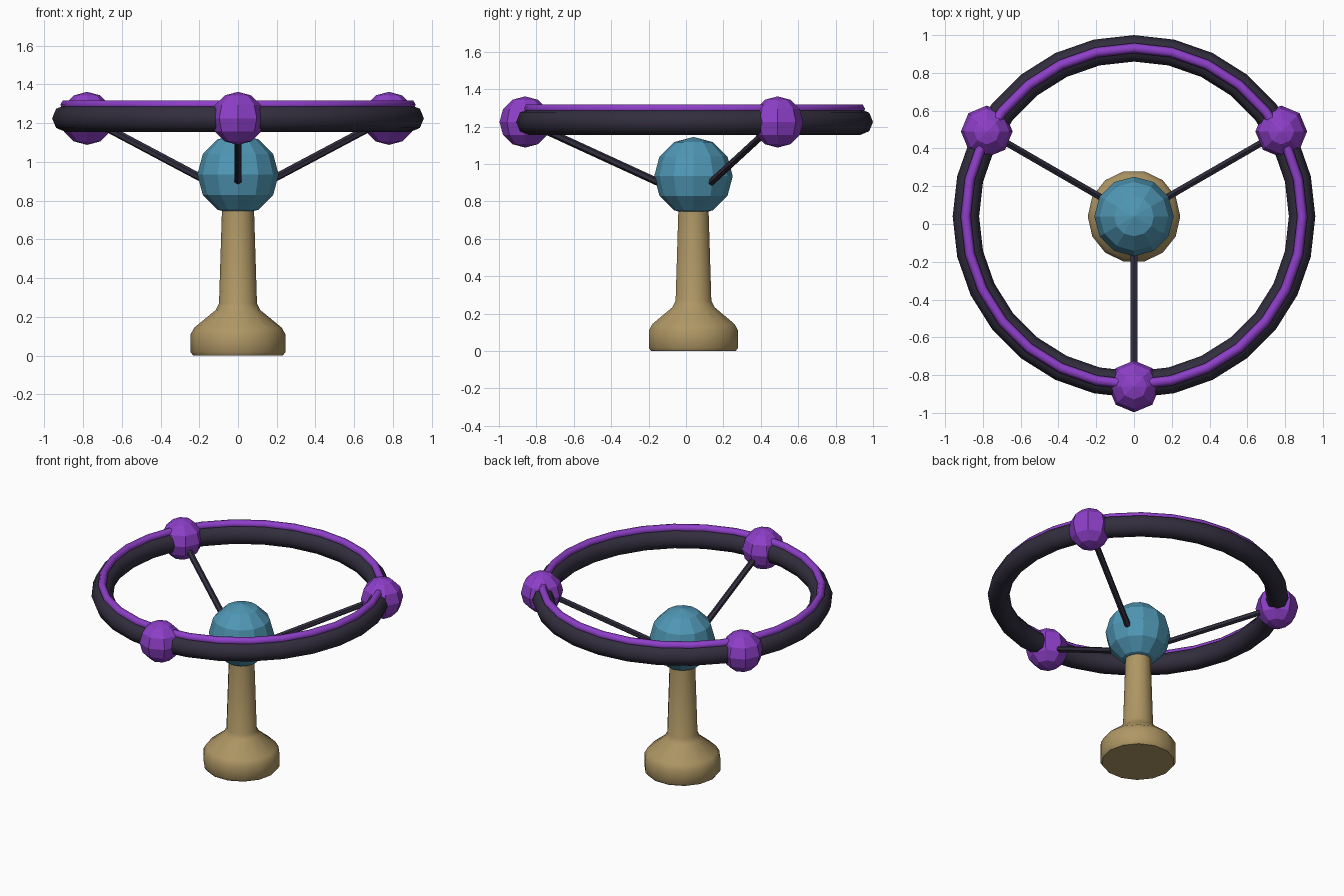
import bpy, bmesh, math
from mathutils import Vector

if "Cube" in bpy.data.objects:
    bpy.data.objects.remove(bpy.data.objects["Cube"])

CY = 0.04      # the post and wheel share this axis
RING_Z = 1.225


def material(name, rgb):
    m = bpy.data.materials.new(name)
    m.diffuse_color = (*rgb, 1)
    m.use_nodes = True
    m.node_tree.nodes["Principled BSDF"].inputs["Base Color"].default_value = m.diffuse_color
    return m


TAN = material("tan", (0.43, 0.31, 0.13))
TEAL = material("teal", (0.08, 0.31, 0.46))
DARK = material("dark", (0.032, 0.027, 0.048))
PURPLE = material("purple", (0.27, 0.05, 0.58))


def finish(name, mat, smooth=None):
    ob = bpy.context.object
    ob.name = name
    ob.data.materials.append(mat)
    if smooth:
        bpy.ops.object.shade_smooth_by_angle(angle=math.radians(smooth))
    return ob


def ball(name, loc, r, segs, rings, mat):
    bpy.ops.mesh.primitive_uv_sphere_add(segments=segs, ring_count=rings, radius=r, location=loc)
    return finish(name, mat)


def hoop(name, z, r, minor, segs, mat):
    bpy.ops.mesh.primitive_torus_add(location=(0, CY, z), major_radius=r, minor_radius=minor,
                                     major_segments=28, minor_segments=segs)
    return finish(name, mat, 62)


def rod(name, a, b, r, mat):
    a, b = Vector(a), Vector(b)
    bpy.ops.mesh.primitive_cylinder_add(vertices=6, radius=r, depth=(b - a).length, location=(a + b) / 2)
    bpy.context.object.rotation_euler = (b - a).to_track_quat('Z', 'Y').to_euler()
    return finish(name, mat)


def lathe(name, profile, segs, mat, smooth):
    bm = bmesh.new()
    loops = [[bm.verts.new((r * math.cos(2 * math.pi * i / segs), r * math.sin(2 * math.pi * i / segs), z))
              for i in range(segs)] for r, z in profile]
    for lo, hi in zip(loops, loops[1:]):
        for i in range(segs):
            j = (i + 1) % segs
            bm.faces.new((lo[i], lo[j], hi[j], hi[i]))
    bm.faces.new(loops[0][::-1])
    bm.faces.new(loops[-1])
    me = bpy.data.meshes.new(name)
    bm.to_mesh(me)
    bm.free()
    ob = bpy.data.objects.new(name, me)
    ob.location.y = CY
    bpy.context.collection.objects.link(ob)
    bpy.ops.object.select_all(action='DESELECT')
    bpy.context.view_layer.objects.active = ob
    ob.select_set(True)
    return finish(name, mat, smooth)


# Pedestal with flared foot
lathe("pedestal", [(0.232, 0), (0.245, 0.018), (0.245, 0.11), (0.225, 0.145),
                   (0.115, 0.235), (0.098, 0.27), (0.082, 0.78)], 14, TAN, 40)

# Hub ball on top of the pedestal
ball("hub", (0, CY, 0.935), 0.21, 12, 6, TEAL)

# Wheel rim and its raised band
hoop("rim", RING_Z, 0.89, 0.07, 8, DARK)
hoop("rim_band", 1.295, 0.891, 0.027, 6, PURPLE)

# Three spokes, each ending in a knob on the rim
for i, deg in enumerate((-90, 30, 150)):
    c, s = math.cos(math.radians(deg)), math.sin(math.radians(deg))
    rod(f"spoke_{i + 1}", (0.15 * c, CY + 0.15 * s, 0.885),
        (0.89 * c, CY + 0.89 * s, RING_Z), 0.02, DARK)
    ball(f"knob_{i + 1}", (0.9 * c, CY + 0.9 * s, RING_Z), 0.137, 8, 6, PURPLE)
